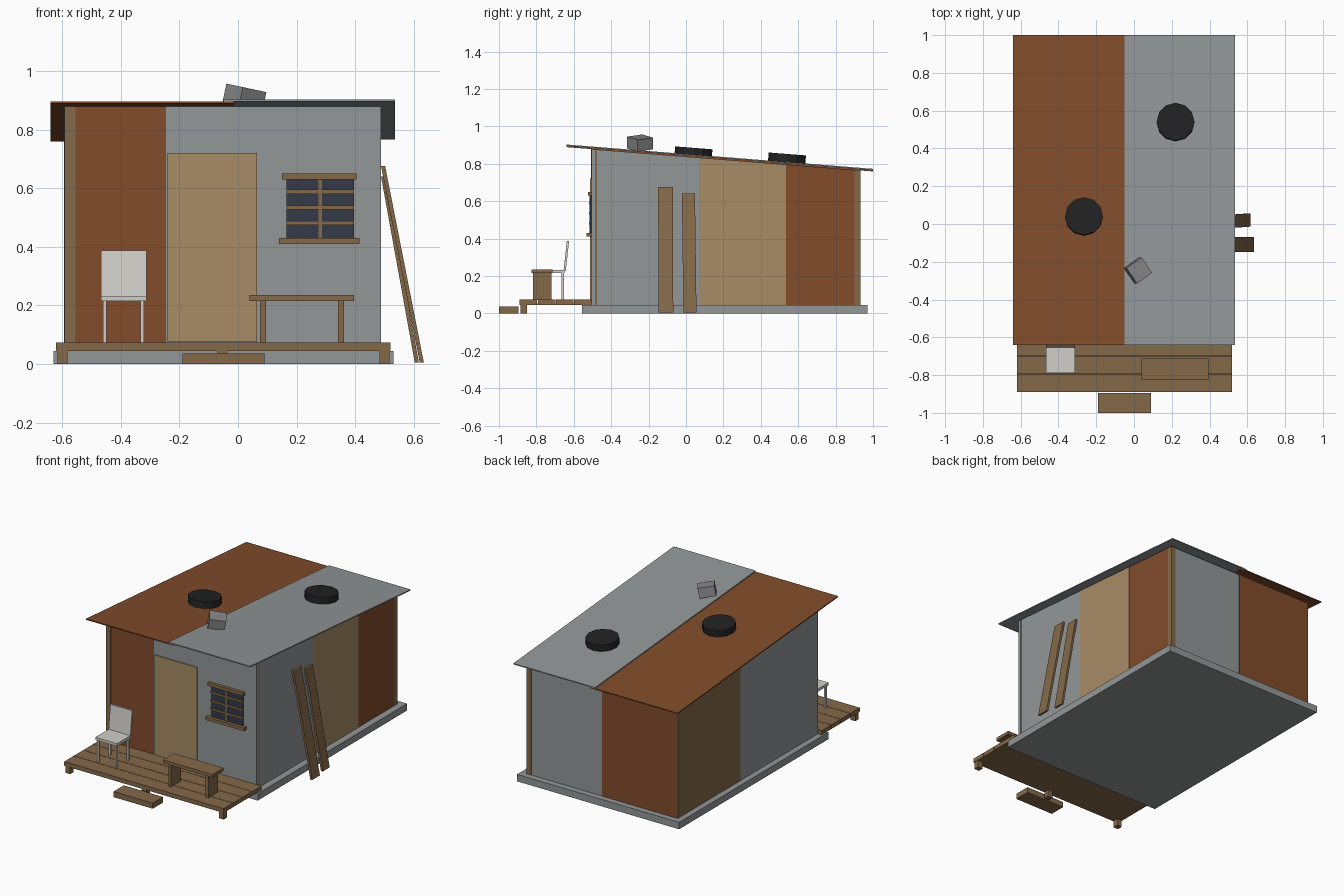
import bpy, bmesh, math
from mathutils import Vector, Matrix

cube = bpy.data.objects.get("Cube")
if cube:
    bpy.data.objects.remove(cube, do_unlink=True)


def material(name, r, g, b):
    """Flat colour given as 0-255 display values, stored linear."""
    lin = [((c / 255 + 0.055) / 1.055) ** 2.4 for c in (r, g, b)]
    m = bpy.data.materials.new(name)
    m.use_nodes = True
    m.diffuse_color = (*lin, 1)
    bsdf = m.node_tree.nodes["Principled BSDF"]
    bsdf.inputs["Base Color"].default_value = (*lin, 1)
    bsdf.inputs["Roughness"].default_value = 0.9
    return m


wood = material("weathered_wood", 132, 105, 73)
tan = material("tan_plywood", 167, 140, 102)
rust = material("rusty_sheet", 129, 76, 43)
grey = material("grey_sheet", 146, 151, 152)
concrete = material("concrete", 138, 138, 138)
white = material("white_plastic", 208, 207, 201)
black = material("black_rubber", 34, 34, 34)
glass = material("dark_glass", 51, 58, 72)

SLOPE = -0.0793
ROOF_ANGLE = math.atan(SLOPE)


def roof_under(y):
    return 0.889 + SLOPE * (y + 0.64)


def finish(name, bm, mat):
    bmesh.ops.recalc_face_normals(bm, faces=bm.faces)
    mesh = bpy.data.meshes.new(name)
    bm.to_mesh(mesh)
    bm.free()
    mesh.materials.append(mat)
    ob = bpy.data.objects.new(name, mesh)
    bpy.context.collection.objects.link(ob)
    return ob


def box(name, mat, x, y, z, shape=None):
    """Box from (min, max) ranges; shape may move each vertex."""
    bm = bmesh.new()
    bmesh.ops.create_cube(bm, size=1)
    for v in bm.verts:
        v.co = Vector([r[0] if c < 0 else r[1] for c, r in zip(v.co, (x, y, z))])
        if shape:
            shape(v.co)
    return finish(name, bm, mat)


def wall(name, mat, x, y):
    """Upright panel whose top is cut to the roof pitch."""
    def trim(co):
        if co.z > 0.5:
            co.z = roof_under(co.y)
    return box(name, mat, x, y, (0.04, 1), trim)


def roof_sheet(name, mat, x, lift):
    def pitch(co):
        co.z += roof_under(co.y) + lift
    return box(name, mat, x, (-0.64, 1.0), (0, 0.007), pitch)


# Foundation
box("foundation_slab", grey, (-0.63, 0.53), (-0.555, 0.97), (0, 0.045))

# Corner posts
wall("front_left_post", wood, (-0.59, -0.555), (-0.508, -0.47))
wall("front_right_post", wood, (0.452, 0.486), (-0.503, -0.475))
wall("back_right_post", wood, (0.455, 0.487), (0.90, 0.932))

# Wall sheets
wall("front_rust_sheet", rust, (-0.555, -0.245), (-0.506, -0.486))
wall("front_grey_sheet", grey, (-0.245, 0.487), (-0.506, -0.486))
wall("right_grey_sheet", grey, (0.465, 0.486), (-0.475, 0.07))
wall("right_tan_sheet", tan, (0.465, 0.487), (0.07, 0.535))
wall("right_rust_sheet", rust, (0.465, 0.486), (0.535, 0.90))
wall("back_grey_sheet", grey, (-0.05, 0.455), (0.91, 0.93))
wall("back_rust_sheet", rust, (-0.59, -0.05), (0.91, 0.932))
wall("left_grey_sheet", grey, (-0.592, -0.572), (-0.503, 0.29))
wall("left_wood_sheet", wood, (-0.593, -0.572), (0.29, 0.931))

# Roof: the grey sheet laps over the rusty one
roof_sheet("roof_rust_sheet", rust, (-0.64, -0.015), 0)
roof_sheet("roof_grey_sheet", grey, (-0.05, 0.535), 0.007)

# Door
box("door", tan, (-0.24, 0.065), (-0.513, -0.505), (0.075, 0.72))

# Window
box("window_glass", glass, (0.165, 0.395), (-0.512, -0.504), (0.43, 0.63))
box("window_lintel", wood, (0.15, 0.405), (-0.525, -0.504), (0.63, 0.65))
box("window_sill", wood, (0.14, 0.415), (-0.533, -0.504), (0.41, 0.43))
box("window_mullion", wood, (0.274, 0.286), (-0.517, -0.504), (0.43, 0.63))
for i in range(3):
    z = 0.481 + 0.0535 * i
    box(f"window_bar_{i + 1}", wood, (0.165, 0.395), (-0.519, -0.504), (z - 0.007, z + 0.007))

# Porch deck, its feet and the step
pitch = 0.39 / 4
for i in range(4):
    y = -0.89 + pitch * i
    box(f"deck_board_{i + 1}", wood, (-0.62, 0.52), (y, y + pitch - 0.003), (0.047, 0.073))
box("deck_underlay", wood, (-0.619, 0.519), (-0.889, -0.503), (0.045, 0.052))
for name, x in (("left", 0.482), ("middle", -0.07), ("right", -0.616)):
    box(f"deck_foot_{name}", wood, (x, x + 0.035), (-0.885, -0.85), (0, 0.046))
box("porch_step", wood, (-0.19, 0.09), (-1.0, -0.895), (0, 0.036))

# Bench
box("bench_top", wood, (0.04, 0.395), (-0.825, -0.713), (0.215, 0.236))
for name, x in (("right", 0.075), ("left", 0.341)):
    box(f"bench_leg_{name}", wood, (x, x + 0.02), (-0.818, -0.72), (0.072, 0.216))

# Chair
box("chair_seat", white, (-0.467, -0.312), (-0.79, -0.65), (0.215, 0.233))
for i, x in enumerate((-0.46, -0.332)):
    for j, y in enumerate((-0.783, -0.665)):
        box(f"chair_leg_{i}{j}", white, (x, x + 0.012), (y, y + 0.012), (0.072, 0.216))


def recline(co):
    if co.z > 0.3:
        co.y += 0.018


box("chair_back", white, (-0.467, -0.312), (-0.655, -0.643), (0.226, 0.387), recline)


# Planks leaning on the right wall
def leaning_plank(name, y, top, x_top, x_foot, skew):
    def lean(co):
        if co.z > 0.3:
            co.x += x_top - x_foot
            co.y -= skew
    box(name, wood, (x_foot - 0.014, x_foot), y, (0.005, top), lean)


leaning_plank("leaning_plank_front", (-0.147, -0.068), 0.675, 0.502, 0.634, 0.002)
leaning_plank("leaning_plank_back", (-0.014, 0.056), 0.64, 0.502, 0.617, 0.008)

# Tyres weighing down the roof
for i, (x, y) in enumerate(((-0.265, 0.04), (0.22, 0.54))):
    bm = bmesh.new()
    bmesh.ops.create_cone(bm, cap_ends=True, segments=12, radius1=0.1, radius2=0.1, depth=0.044)
    tyre = finish(f"roof_tyre_{i + 1}", bm, black)
    tyre.location = (x, y, roof_under(y) + 0.007 * (i + 1) + 0.021)
    tyre.rotation_euler.x = ROOF_ANGLE

# Loose block on the roof
h = 0.05
block = box("roof_block", concrete, (-h, h), (-h, h), (-0.032, 0.032))
block.matrix_world = (Matrix.Translation((0.022, -0.246, 0.911))
                      @ Matrix.Rotation(math.radians(12), 4, 'Y')
                      @ Matrix.Rotation(math.radians(35), 4, 'Z'))
